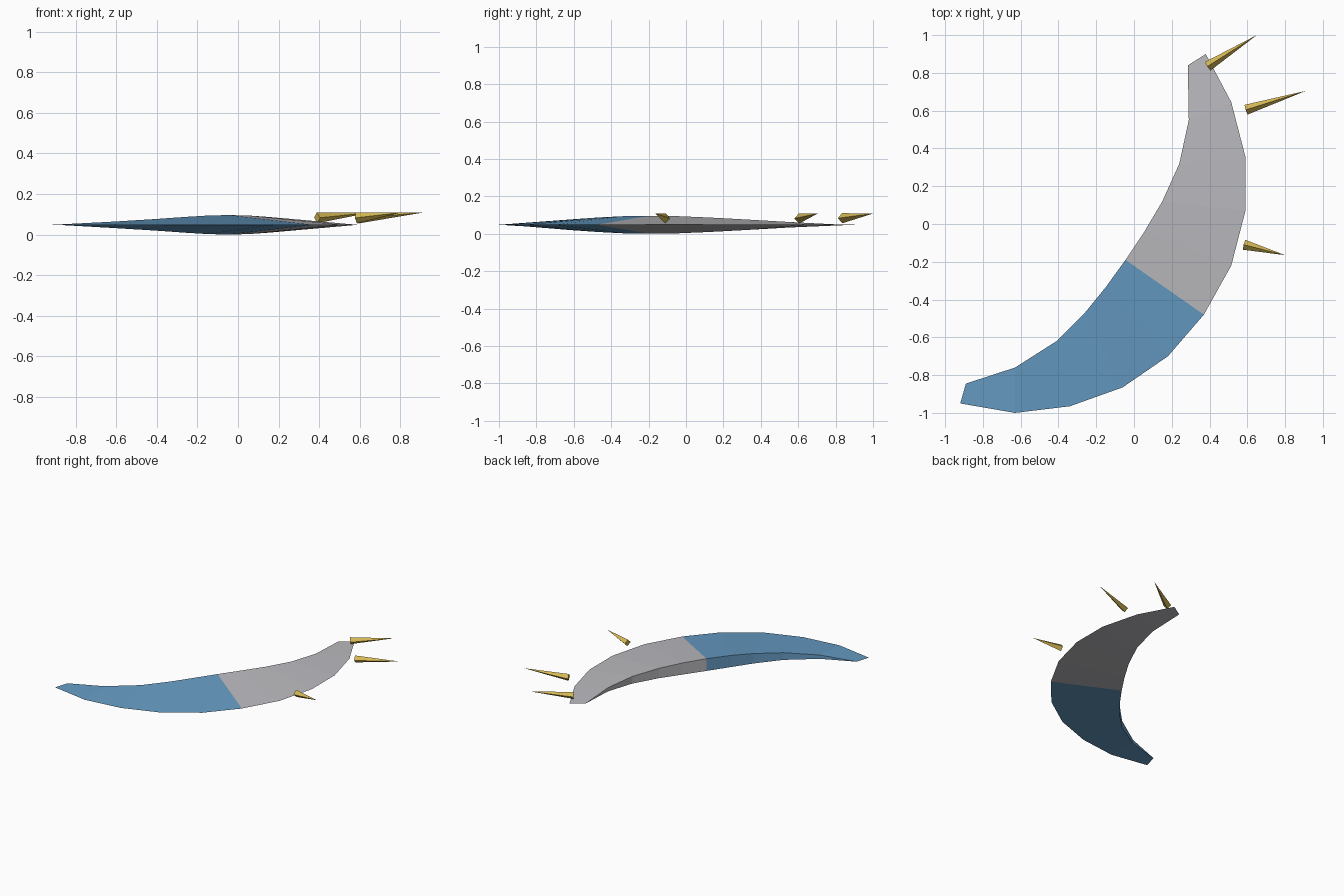
import bpy, bmesh, math
from mathutils import Vector

cube = bpy.data.objects.get("Cube")
if cube:
    bpy.data.objects.remove(cube, do_unlink=True)


def material(name, rgb):
    mat = bpy.data.materials.new(name)
    mat.use_nodes = True
    mat.diffuse_color = (*rgb, 1)
    mat.node_tree.nodes["Principled BSDF"].inputs["Base Color"].default_value = (*rgb, 1)
    return mat


def add_object(name, bm, mats):
    mesh = bpy.data.meshes.new(name)
    bmesh.ops.recalc_face_normals(bm, faces=bm.faces)
    bm.to_mesh(mesh)
    bm.free()
    for mat in mats:
        mesh.materials.append(mat)
    obj = bpy.data.objects.new(name, mesh)
    bpy.context.scene.collection.objects.link(obj)
    return obj


blue = material("steel blue", (0.133, 0.33, 0.55))
grey = material("light grey", (0.50, 0.50, 0.53))
gold = material("gold", (0.66, 0.48, 0.09))

MID_Z = 0.048      # height of the cutting edge
HALF_SPINE = 0.048  # half thickness of the spine at its middle

# Matching stations along the sharp outer edge and the thick inner spine
outer = [(-0.92, -0.95), (-0.63, -1.0), (-0.34, -0.965), (-0.06, -0.865),
         (0.18, -0.70), (0.37, -0.48), (0.515, -0.22), (0.59, 0.07),
         (0.59, 0.355), (0.515, 0.645), (0.38, 0.90)]
inner = [(-0.89, -0.845), (-0.63, -0.76), (-0.41, -0.62), (-0.26, -0.47),
         (-0.15, -0.335), (-0.045, -0.19), (0.055, -0.04), (0.15, 0.12),
         (0.24, 0.32), (0.29, 0.55), (0.285, 0.84)]

# Crescent blade: wedge sections, blue front half and grey back half
bm = bmesh.new()
sections = []
last = len(outer) - 1
for i, (o, n) in enumerate(zip(outer, inner)):
    h = HALF_SPINE * math.sin(math.pi * i / last)
    sections.append([bm.verts.new((*o, MID_Z)),
                     bm.verts.new((*n, MID_Z + h)),
                     bm.verts.new((*n, MID_Z - h))])
for i in range(last):
    a, b = sections[i], sections[i + 1]
    for j in range(3):
        k = (j + 1) % 3
        face = bm.faces.new((a[j], a[k], b[k], b[j]))
        face.material_index = 0 if i < last // 2 else 1
bmesh.ops.remove_doubles(bm, verts=bm.verts, dist=0.0005)
add_object("crescent_blade", bm, [blue, grey])


# Four-sided spikes, tilted slightly upward, with an edge along the top
def spike(name, base, tip, radius=0.027):
    base, tip = Vector(base), Vector(tip)
    axis = (tip - base).normalized()
    side = axis.cross(Vector((0, 0, 1))).normalized()
    up = side.cross(axis)
    bm = bmesh.new()
    ring = [bm.verts.new(base + radius * d) for d in (side, up, -side, -up)]
    point = bm.verts.new(tip)
    bm.faces.new(ring)
    for j in range(4):
        bm.faces.new((ring[j], ring[(j + 1) % 4], point))
    add_object(name, bm, [gold])


spike("back_spike", (0.39, 0.835, 0.083), (0.65, 1.0, 0.108))
spike("middle_spike", (0.593, 0.605, 0.082), (0.91, 0.705, 0.108))
spike("front_spike", (0.583, -0.11, 0.082), (0.80, -0.165, 0.108))
